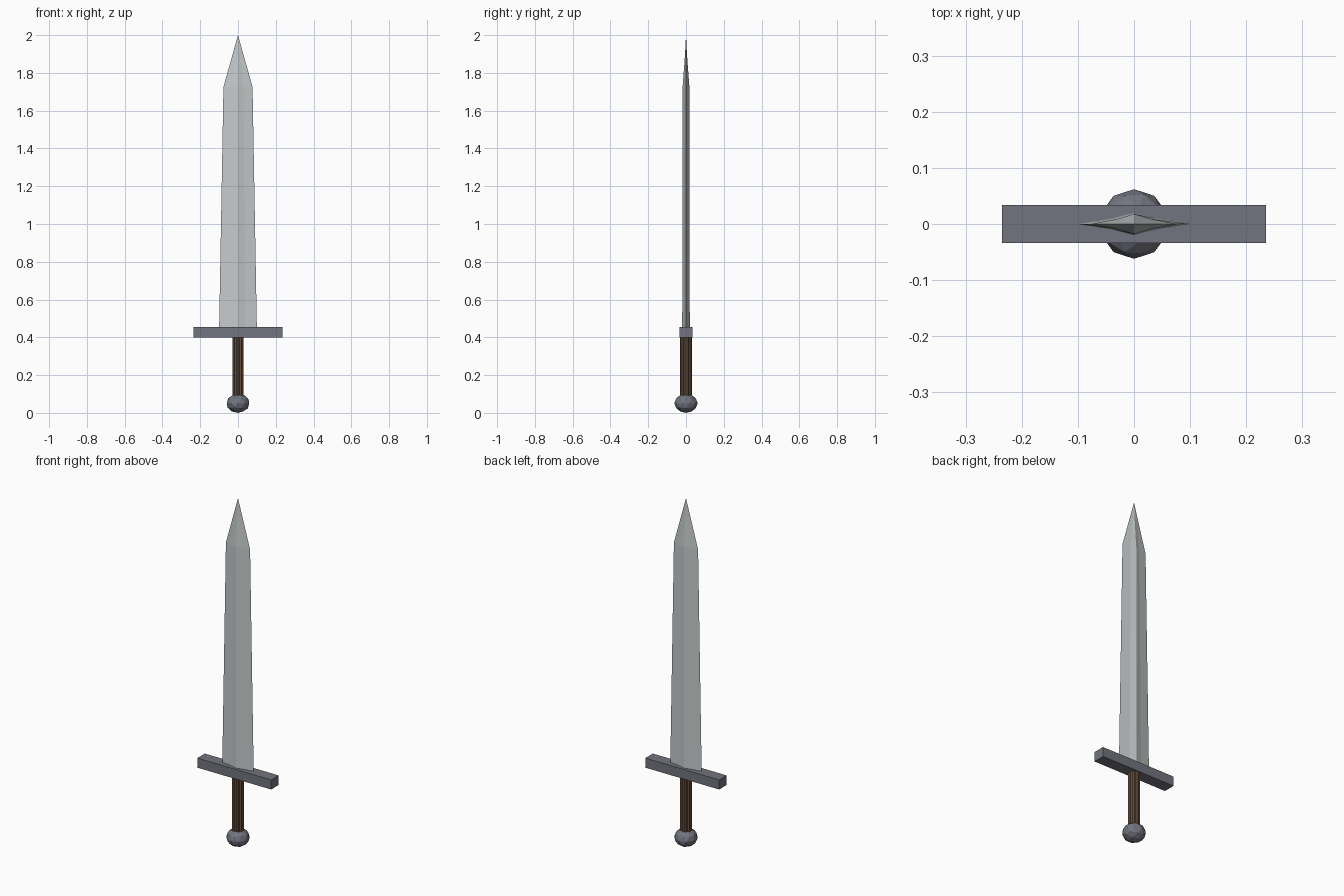
import bpy, bmesh, math
from mathutils import Matrix

if "Cube" in bpy.data.objects:
    bpy.data.objects.remove(bpy.data.objects["Cube"])


def material(name, rgb):
    m = bpy.data.materials.new(name)
    m.diffuse_color = (*rgb, 1)
    m.use_nodes = True
    m.node_tree.nodes["Principled BSDF"].inputs["Base Color"].default_value = m.diffuse_color
    return m


steel = material("pale steel", (0.56, 0.59, 0.60))
iron = material("dark iron", (0.17, 0.175, 0.21))
wood = material("brown grip", (0.13, 0.075, 0.045))


def finish(name, bm, mat):
    bmesh.ops.recalc_face_normals(bm, faces=bm.faces)
    mesh = bpy.data.meshes.new(name)
    bm.to_mesh(mesh)
    bm.free()
    mesh.materials.append(mat)
    obj = bpy.data.objects.new(name, mesh)
    bpy.context.collection.objects.link(obj)
    return obj


def loft(bm, rings):
    """Bridge rings of points with quads and cap both ends."""
    loops = [[bm.verts.new(p) for p in ring] for ring in rings]
    n = len(loops[0])
    for a, b in zip(loops, loops[1:]):
        for i in range(n):
            j = (i + 1) % n
            bm.faces.new((a[i], a[j], b[j], b[i]))
    bm.faces.new(loops[0][::-1])
    bm.faces.new(loops[-1])
    return loops


# Blade: hollow-ground diamond section, tapering to a point
def section(w, t, z):
    return [(w, 0, z), (w * 0.38, t * 0.5, z), (0, t, z), (-w * 0.38, t * 0.5, z),
            (-w, 0, z), (-w * 0.38, -t * 0.5, z), (0, -t, z), (w * 0.38, -t * 0.5, z)]


bm = bmesh.new()
loops = loft(bm, [section(0.10, 0.020, 0.44), section(0.077, 0.018, 1.725),
                  section(0.028, 0.005, 1.90), section(0.001, 0.001, 2.0)])
bmesh.ops.pointmerge(bm, verts=loops[-1], merge_co=(0, 0, 2.0))
finish("blade", bm, steel)

# Crossguard: plain rectangular bar
bm = bmesh.new()
bmesh.ops.create_cube(bm, size=1, matrix=Matrix.Translation((0, 0, 0.4275))
                      @ Matrix.Diagonal((0.47, 0.068, 0.055, 1)))
finish("crossguard", bm, iron)

# Grip: slim fluted handle
bm = bmesh.new()
SIDES = 20
loft(bm, [[((0.032 if i % 2 else 0.027) * math.cos(math.tau * i / SIDES),
            (0.032 if i % 2 else 0.027) * math.sin(math.tau * i / SIDES), z)
           for i in range(SIDES)] for z in (0.07, 0.41)])
finish("grip", bm, wood)

# Pommel: faceted, slightly flattened ball
bm = bmesh.new()
bmesh.ops.create_icosphere(bm, subdivisions=2, radius=0.062,
                           matrix=Matrix.Translation((0, 0, 0.051))
                           @ Matrix.Diagonal((1, 1, 0.82, 1)))
finish("pommel", bm, iron)
